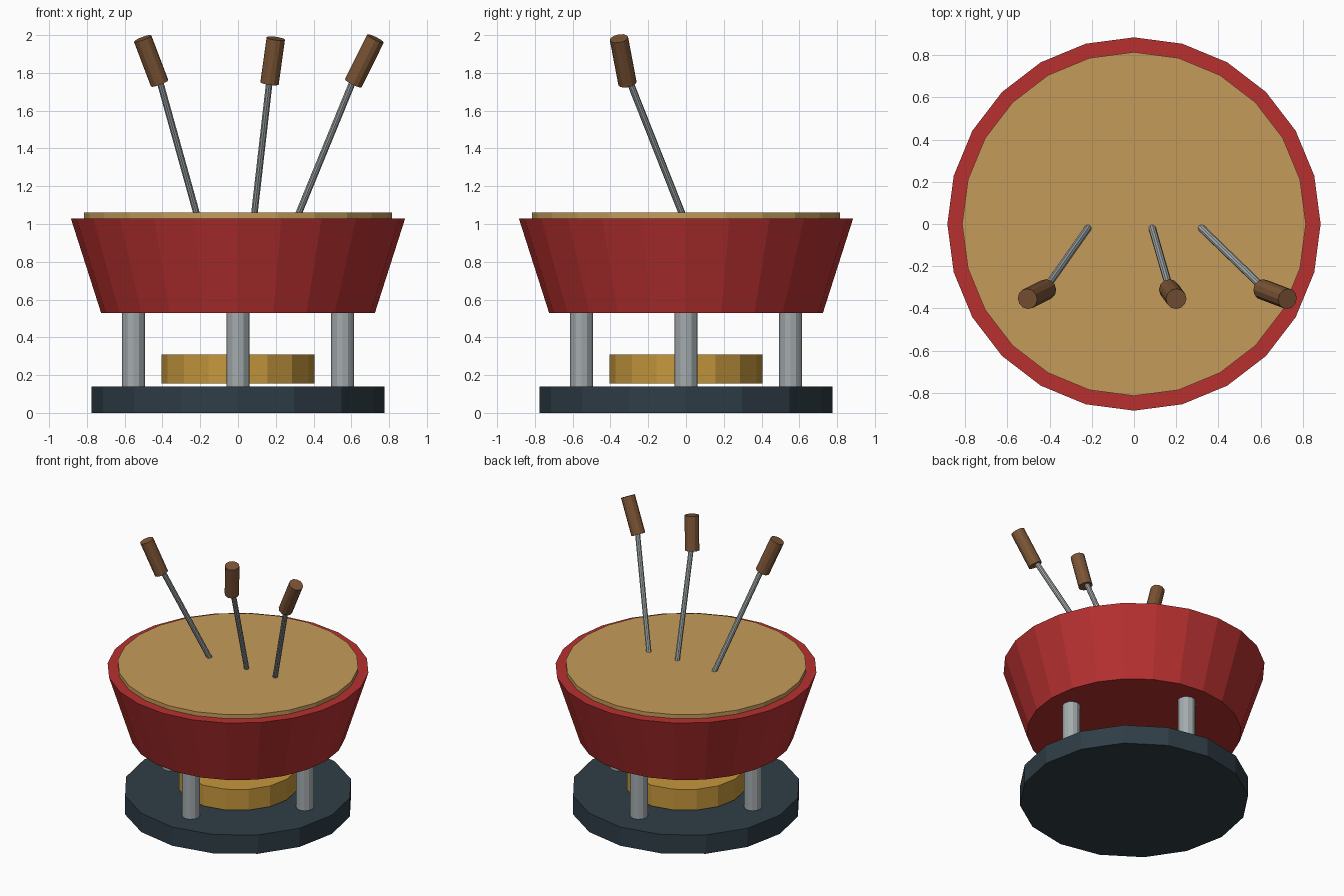
import bpy
import math
from mathutils import Vector

default = bpy.data.objects.get("Cube")
if default:
    bpy.data.objects.remove(default, do_unlink=True)


def make_material(name, r, g, b):
    mat = bpy.data.materials.new(name)
    mat.use_nodes = True
    mat.diffuse_color = (r, g, b, 1)
    mat.node_tree.nodes["Principled BSDF"].inputs["Base Color"].default_value = (r, g, b, 1)
    return mat


red = make_material("red enamel", 0.48, 0.03, 0.03)
cheese = make_material("melted cheese", 0.56, 0.33, 0.10)
brass = make_material("brass", 0.56, 0.31, 0.045)
slate = make_material("dark slate", 0.028, 0.047, 0.062)
steel = make_material("steel", 0.37, 0.41, 0.42)
wood = make_material("brown wood", 0.20, 0.09, 0.036)


def rod(name, start, end, radius, mat, sides, end_radius=None):
    """Flat-shaded cylinder or cone frustum between two points."""
    start, end = Vector(start), Vector(end)
    axis = end - start
    bpy.ops.mesh.primitive_cone_add(
        vertices=sides, radius1=radius, radius2=end_radius or radius,
        depth=axis.length, location=(start + end) / 2)
    obj = bpy.context.object
    obj.name = name
    obj.rotation_mode = 'QUATERNION'
    if axis.x or axis.y:
        obj.rotation_quaternion = Vector((0, 0, 1)).rotation_difference(axis)
    obj.data.materials.append(mat)
    return obj


# Base plate and burner
rod("base", (0, 0, 0), (0, 0, 0.14), 0.775, slate, 16)
rod("burner", (0, 0, 0.155), (0, 0, 0.31), 0.405, brass, 16)

# Four legs between base and pot
for i, side in enumerate(("left", "back", "right", "front")):
    a = i * math.pi / 2
    x, y = 0.553 * math.cos(a), 0.553 * math.sin(a)
    rod(side + "_leg", (x, y, 0.13), (x, y, 0.54), 0.06, steel, 12)

# Pot and its filling
rod("pot", (0, 0, 0.53), (0, 0, 1.03), 0.725, red, 24, end_radius=0.885)
rod("filling", (0, 0, 1.02), (0, 0, 1.06), 0.815, cheese, 24)

# Three forks: x where the shaft enters, x at handle bottom, x at handle top
forks = {
    "right": (-0.215, -0.415, -0.505),
    "middle": (0.085, 0.167, 0.20),
    "left": (0.315, 0.61, 0.728),
}
for name, (x0, x1, x2) in forks.items():
    rod(name + "_fork_shaft", (x0, -0.015, 1.04), (x1, -0.30, 1.76), 0.018, steel, 10)
    rod(name + "_fork_handle", (x1, -0.31, 1.745), (x2, -0.355, 1.982), 0.049, wood, 12)
